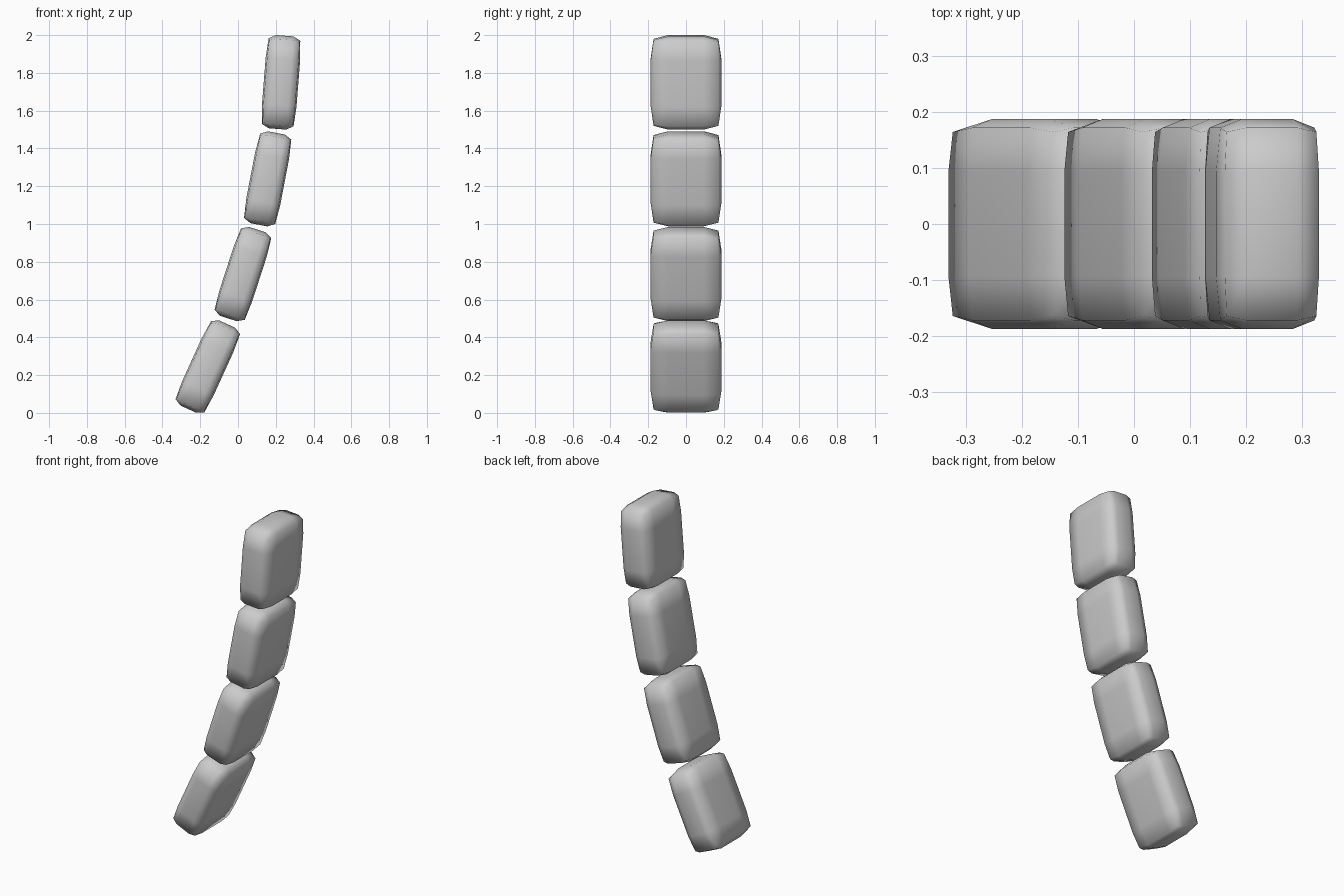
import bpy
import bmesh
from math import radians
from mathutils import Matrix, Vector

if "Cube" in bpy.data.objects:
    bpy.data.objects.remove(bpy.data.objects["Cube"])

THICK, WIDTH, LENGTH = 0.183, 0.374, 0.495


def padded_segment(name, x, z, tilt):
    """Unit cube with soft rounded edges, stretched to a pad and leaned to +x."""
    bm = bmesh.new()
    bmesh.ops.create_cube(bm, size=1.0)
    bmesh.ops.bevel(bm, geom=bm.edges[:], offset=0.25, offset_type='OFFSET',
                    segments=2, profile=0.7, affect='EDGES')
    bm.transform(Matrix.Diagonal(Vector((THICK, WIDTH, LENGTH, 1.0))))
    bmesh.ops.recalc_face_normals(bm, faces=bm.faces[:])
    for f in bm.faces:
        f.smooth = True
    mesh = bpy.data.meshes.new(name)
    bm.to_mesh(mesh)
    bm.free()
    obj = bpy.data.objects.new(name, mesh)
    obj.location = (x, 0, z)
    obj.rotation_euler = (0, radians(tilt), 0)
    bpy.context.collection.objects.link(obj)
    return obj


# Four pads stacked along a curve, straightening towards the top
padded_segment("bottom_segment", -0.160, 0.245, 24.5)
padded_segment("lower_middle_segment", 0.026, 0.735, 18.0)
padded_segment("upper_middle_segment", 0.157, 1.239, 10.8)
padded_segment("top_segment", 0.228, 1.750, 4.5)
